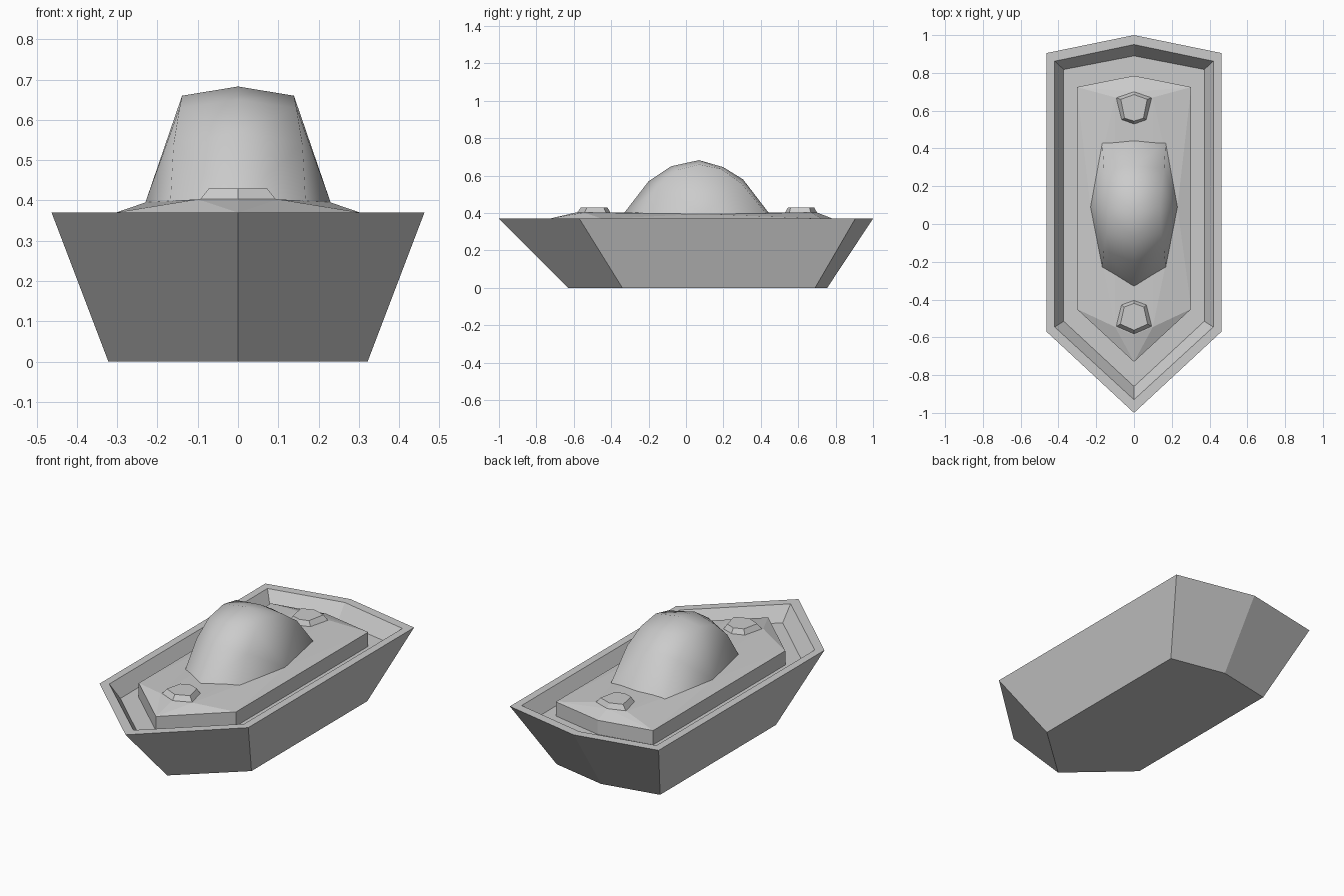
import bpy, bmesh

if "Cube" in bpy.data.objects:
    bpy.data.objects.remove(bpy.data.objects["Cube"])

def make_object(name, bm):
    bmesh.ops.recalc_face_normals(bm, faces=bm.faces)
    mesh = bpy.data.meshes.new(name)
    bm.to_mesh(mesh)
    bm.free()
    ob = bpy.data.objects.new(name, mesh)
    bpy.context.collection.objects.link(ob)
    return ob

def ring(half, z):
    """Close a half outline (x >= 0, both ends on x = 0) by mirroring."""
    return [(x, y, z) for x, y in half] + [(-x, y, z) for x, y in half[-2:0:-1]]

def loft(name, rings):
    """Stack of rings, skinned and capped at both ends."""
    bm = bmesh.new()
    loops = [[bm.verts.new(p) for p in r] for r in rings]
    for a, b in zip(loops, loops[1:]):
        for i in range(len(a)):
            j = (i + 1) % len(a)
            bm.faces.new((a[i], a[j], b[j], b[i]))
    bm.faces.new(loops[0])
    bm.faces.new(loops[-1])
    return make_object(name, bm)

RIM, FLOOR = 0.37, 0.29

# Outer hull, rim and recessed channel
loft("hull", [
    ring([(0, -0.63), (0.322, -0.34), (0.322, 0.69), (0, 0.755)], 0),
    ring([(0, -1.0), (0.463, -0.57), (0.463, 0.905), (0, 1.0)], RIM),
    ring([(0, -0.93), (0.42, -0.545), (0.42, 0.862), (0, 0.95)], RIM),
    ring([(0, -0.86), (0.372, -0.515), (0.372, 0.818), (0, 0.89)], FLOOR),
])

# Raised deck, with a shallow faceted top rising to the dome and hatches
deck_half = [(0, -0.73), (0.303, -0.45), (0.303, 0.725), (0, 0.785)]
points = ring(deck_half, FLOOR - 0.01) + ring(deck_half, RIM)
for x, y, z in [(0.1, -0.545, 0.403), (0, -0.588, 0.403), (0.1, 0.67, 0.403),
                (0, 0.7, 0.403), (0.17, -0.23, 0.397), (0.23, 0.09, 0.395),
                (0.17, 0.43, 0.397)]:
    points += [(x, y, z)] + ([(-x, y, z)] if x else [])
bm = bmesh.new()
for p in points:
    bm.verts.new(p)
bmesh.ops.convex_hull(bm, input=bm.verts)
make_object("deck", bm)

# Small hatches in front of and behind the dome
for name, y in (("front_hatch", 0), ("back_hatch", 1)):
    base = [(0, -0.40), (0.07, -0.425), (0.1, -0.545), (0, -0.588)]
    top = [(0, -0.42), (0.052, -0.44), (0.072, -0.53), (0, -0.562)]
    if y:
        base = [(0, 0.525), (0.07, 0.55), (0.1, 0.67), (0, 0.705)]
        top = [(0, 0.545), (0.05, 0.56), (0.07, 0.66), (0, 0.685)]
    loft(name, [ring(base, 0.395), ring(top, 0.43)])

# Dome: centre arch, a side arch each way, and a side fan to the widest point
centre = [(-0.335, 0.395), (-0.2, 0.57), (-0.08, 0.65), (0.07, 0.683),
          (0.2, 0.645), (0.305, 0.58), (0.447, 0.395)]
side = [(0.168, -0.23, 0.395), (0.16, -0.14, 0.54), (0.145, -0.05, 0.63),
        (0.139, 0.07, 0.66), (0.145, 0.19, 0.635), (0.16, 0.295, 0.56),
        (0.168, 0.43, 0.395)]
bm = bmesh.new()
mid = [bm.verts.new((0, y, z)) for y, z in centre]
for s in (-1, 1):
    arch = [bm.verts.new((s * x, y, z)) for x, y, z in side]
    wide = bm.verts.new((s * 0.23, 0.09, 0.395))
    for i in range(len(mid) - 1):
        bm.faces.new((mid[i], mid[i + 1], arch[i + 1], arch[i]))
        bm.faces.new((arch[i], arch[i + 1], wide))
for f in bm.faces:
    f.smooth = True
make_object("dome", bm)
